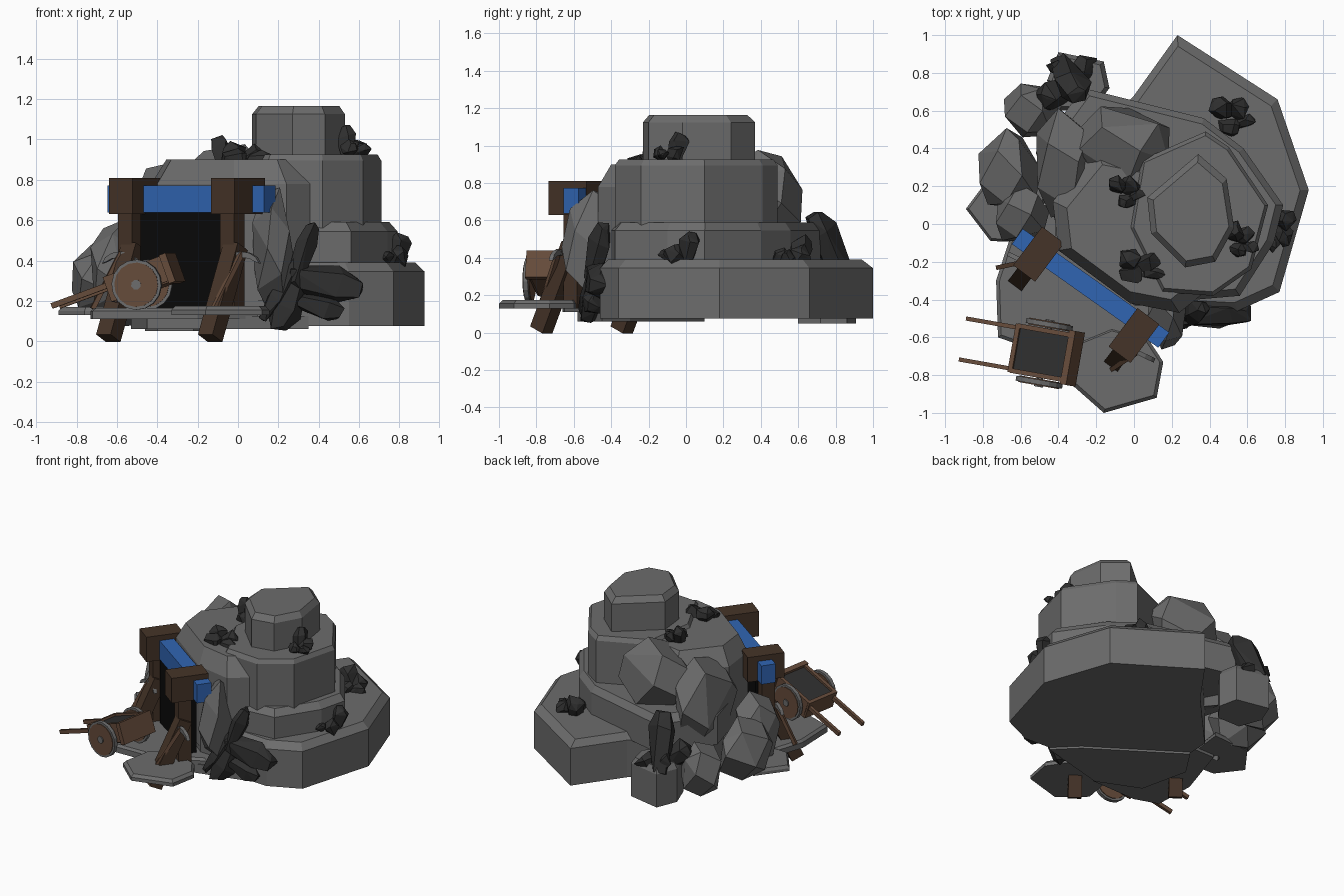
import bpy, bmesh, math, random
from mathutils import Vector, Matrix

if "Cube" in bpy.data.objects:
    bpy.data.objects.remove(bpy.data.objects["Cube"])

def mat(name, col):
    m = bpy.data.materials.new(name)
    m.diffuse_color = (*col, 1)
    m.use_nodes = True
    m.node_tree.nodes["Principled BSDF"].inputs["Base Color"].default_value = m.diffuse_color
    return m

ROCK = mat("rock_grey", (0.15, 0.15, 0.15))
COAL = mat("coal_black", (0.028, 0.028, 0.028))
VOID = mat("dark_opening", (0.003, 0.003, 0.003))
WOOD = mat("dark_wood", (0.06, 0.034, 0.021))
CART = mat("cart_wood", (0.13, 0.07, 0.042))
BLUE = mat("blue_paint", (0.03, 0.13, 0.45))

def finish(name, bm, m, matrix=None):
    bmesh.ops.recalc_face_normals(bm, faces=bm.faces)
    me = bpy.data.meshes.new(name)
    bm.to_mesh(me)
    bm.free()
    me.materials.append(m)
    ob = bpy.data.objects.new(name, me)
    bpy.context.collection.objects.link(ob)
    if matrix is not None:
        ob.matrix_world = matrix
    return ob

def prism(name, pts, z0, z1, ch=0.0, inset=0.9, m=ROCK, matrix=None):
    """Extruded outline with a sloped shoulder on top."""
    bm = bmesh.new()
    c = sum((Vector(p) for p in pts), Vector((0, 0))) / len(pts)
    levels = [(z0, 1), (z1 - ch, 1)] + ([(z1, inset)] if ch else [])
    rings = [[bm.verts.new((*(c + (Vector(p) - c) * s), z)) for p in pts] for z, s in levels]
    n = len(pts)
    for a, b in zip(rings, rings[1:]):
        for i in range(n):
            bm.faces.new((a[i], a[(i + 1) % n], b[(i + 1) % n], b[i]))
    bm.faces.new(rings[0])
    bm.faces.new(rings[-1])
    return finish(name, bm, m, matrix)

def boulder(name, c, size, seed, n=15):
    """Faceted rock: convex hull of jittered sphere points."""
    rnd = random.Random(seed)
    bm = bmesh.new()
    for i in range(n):
        z = 1 - 2 * (i + 0.5) / n
        a = i * 2.39996 + rnd.uniform(-0.3, 0.3)
        r = math.sqrt(1 - z * z)
        v = Vector((r * math.cos(a), r * math.sin(a), z)) * rnd.uniform(0.98, 1.12)
        bm.verts.new([c[k] + v[k] * size[k] for k in range(3)])
    bmesh.ops.convex_hull(bm, input=bm.verts)
    bmesh.ops.dissolve_limit(bm, angle_limit=math.radians(18), verts=bm.verts, edges=bm.edges)
    return finish(name, bm, ROCK)

def crystals(name, shards, seed):
    """Coal shards given as (start, end, width), each a skewed block."""
    rnd = random.Random(seed)
    bm = bmesh.new()
    for a, b, w in shards:
        a, b = Vector(a), Vector(b)
        q = (b - a).to_track_quat('Z', 'Y')
        vs = []
        for t, s in ((0, 0.7), (0.7, 1), (1, 0.55)):
            for k in range(5):
                an = k * math.tau / 5 + rnd.uniform(-0.3, 0.3)
                r = w * s * rnd.uniform(0.8, 1.15)
                vs.append(bm.verts.new(a.lerp(b, t) + q @ Vector((r * math.cos(an), r * math.sin(an), rnd.uniform(-.02, .02)))))
        bmesh.ops.convex_hull(bm, input=vs)
    return finish(name, bm, COAL)

def cluster(name, c, sx, sy, h, turn=0.0, seed=1):
    """Coal pile on a ledge: one tall wedge and three low lumps in a row."""
    c, r = Vector(c), Matrix.Rotation(turn, 3, 'Z')
    P = lambda x, y, z: c + r @ Vector((x * sx, y * sy, z * h))
    w = (sx + sy) / 2
    return crystals(name, [(P(-.2, .1, -.1), P(-.35, .35, .85), w * .45), (P(-.5, -.3, .1), P(.2, -.45, .2), w * .35),
                           (P(.1, 0, .0), P(.6, .25, .35), w * .42), (P(.2, -.3, .1), P(.9, -.3, .2), w * .26)], seed)

def box(name, c, size, m, base=Matrix()):
    bm = bmesh.new()
    bmesh.ops.create_cube(bm, size=1)
    return finish(name, bm, m, base @ Matrix.Translation(c) @ Matrix.Diagonal((*size, 1)))

def bar(name, a, b, w, h, m):
    a, b = Vector(a), Vector(b)
    base = Matrix.Translation((a + b) / 2) @ (b - a).to_track_quat('Z', 'Y').to_matrix().to_4x4()
    return box(name, (0, 0, 0), (w, h, (b - a).length), m, base)

def disc(name, c, r, depth, m, base, n=16):
    bm = bmesh.new()
    bmesh.ops.create_cone(bm, cap_ends=True, segments=n, radius1=r, radius2=r, depth=depth)
    return finish(name, bm, m, base @ Matrix.Translation(c) @ Matrix.Rotation(math.pi / 2, 4, 'X'))

# stacked rock terraces
prism("base_terrace", [(.23, 1), (.76, .66), (.925, .18), (.77, -.36), (.55, -.46), (.0, -.43),
                       (-.42, -.1), (-.4, .25), (0, .68)], .075, .39, .045, .93)
prism("middle_terrace", [(.37, .56), (.58, .4), (.79, .1), (.74, -.1), (.56, -.38), (.1, -.42),
                         (-.38, -.12), (-.52, .38), (-.27, .72)], .34, .59, .045, .93)
prism("upper_terrace", [(.38, .49), (.5, .41), (.71, .1), (.62, -.24), (.42, -.38), (.15, -.36),
                        (-.02, -.02), (.04, .34)], .56, .925, .03, .95)
prism("summit", [(.34, .37), (.49, .24), (.53, -.02), (.43, -.2), (.27, -.23), (.09, -.05), (.07, .14)],
      .9, 1.165, .04, .87)
prism("arch_rock", [(-.43, .12), (-.4, -.14), (-.02, -.42), (.24, -.47), (.4, -.34), (.3, .3), (-.2, .4)],
      .2, .9, .12, .82)
prism("rear_left_column", [(-.46, .76), (-.4, .91), (-.16, .86), (-.13, .72), (-.22, .6), (-.4, .6)], .05, .33, .04, .85)

# boulders around the sides
for name, c, size, seed in [
    ("rear_dome", (-.06, .4, .73), (.25, .24, .25), 3),
    ("left_shoulder", (-.36, .32, .58), (.17, .3, .31), 5),
    ("left_boulder", (-.66, .27, .31), (.17, .22, .2), 8),
    ("left_rear_boulder", (-.54, .6, .25), (.15, .15, .19), 9),
    ("entrance_left_rock", (-.6, .05, .36), (.14, .16, .25), 12),
    ("entrance_right_rock", (.17, -.48, .46), (.1, .185, .3), 14)]:
    boulder(name, c, size, seed)

# flat ground slabs
prism("entrance_floor", [(-.73, -.3), (-.72, -.6), (-.55, -.66), (-.2, -.65), (.1, -.5),
                         (.1, -.3), (-.4, .1), (-.6, .1)], .11, .165, .015, .95)
prism("front_slab", [(-.33, -.85), (-.16, -1), (.12, -.92), (.155, -.73), (.07, -.6), (-.12, -.55), (-.29, -.62)],
      .13, .175, .02, .92)
prism("left_slab", [(-.89, .08), (-.76, -.09), (-.5, -.1), (-.45, .3), (-.74, .28)], .13, .17, .02, .93)
prism("lower_slab", [(-.53, -.1), (-.45, -.45), (-.15, -.58), (.35, -.45), (.2, -.3), (-.4, .1)], .06, .125)

# mine entrance, laid out along the beam axis (local x) facing local -y
gate = Matrix.Translation((-.25, -.33, 0)) @ Matrix.Rotation(math.atan2(-.56, .83), 4, 'Z')
box("dark_opening", (0, .0, .4), (.52, .06, .5), VOID, gate)
lintel = Matrix.Translation((-.23, -.34, 0)) @ Matrix.Rotation(math.atan2(-.58, .82), 4, 'Z')
box("blue_lintel", (0, 0, .705), (.95, .1, .135), BLUE, lintel)
for side, (px, py) in (("left", (-.505, -.16)), ("right", (0, -.59))):
    spin = Matrix.Translation((px, py, 0)) @ Matrix.Rotation(math.atan2(-.6, .8), 4, 'Z')
    box(side + "_cross_block", (0, 0, .72), (.145, .255, .18), WOOD, spin)
    box(side + "_post", (-.02, -.02, .38), (.085, .09, .5), WOOD, spin)
    bar(side + "_brace", spin @ Vector((0, -.23, .015)), spin @ Vector((0, -.02, .47)), .09, .09, WOOD)
    # pickaxe leaning on the brace
    if side == "right":
        low, high = Vector((-.12, -.77, .16)), Vector((.02, -.68, .44))
    else:
        low, high = Vector((-.72, -.23, .16)), Vector((-.58, -.2, .44))
    bar(side + "_pick_handle", low, high, .024, .024, CART)
    arc = [(math.cos(a) * .1, math.sin(a) * .07) for a in [math.pi * (.05 + .15 * i) for i in range(7)]]
    arc += [(math.cos(a) * .088, math.sin(a) * .04) for a in [math.pi * (.85 - .175 * i) for i in range(5)]]
    turn = Matrix.Translation(high - Vector((0, 0, .065))) @ Matrix.Rotation(-.45, 4, 'Z') @ Matrix.Rotation(math.pi / 2, 4, 'X')
    prism(side + "_pick_head", arc, -.012, .012, m=ROCK, matrix=turn)

# tipped hand cart
cart = Matrix.Translation((-.475, -.685, .28)) @ Matrix.Rotation(math.radians(-10), 4, 'Z') @ Matrix.Rotation(math.radians(-20), 4, 'Y')
box("cart_floor", (.02, 0, -.03), (.32, .24, .025), CART, cart)
box("cart_coal", (.02, 0, .03), (.3, .22, .1), COAL, cart)
box("cart_front_board", (.17, 0, .025), (.035, .29, .15), CART, cart)
box("cart_back_board", (-.14, 0, .03), (.025, .26, .13), CART, cart)
disc("cart_axle", (0, 0, 0), .018, .36, ROCK, cart, 8)
for s, side in ((-1, "near"), (1, "far")):
    box(side + "_cart_side", (.02, s * .12, .03), (.32, .025, .13), CART, cart)
    box(side + "_cart_handle", (-.21, s * .11, .05), (.47, .022, .028), CART, cart)
    disc(side + "_wheel_tyre", (0, s * .155, 0), .125, .026, ROCK, cart)
    disc(side + "_wheel", (0, s * .155, 0), .11, .036, CART, cart)
    disc(side + "_wheel_hub", (0, s * .165, 0), .025, .03, ROCK, cart, 8)

# coal outcrop by the entrance
crystals("coal_outcrop", [((.27, -.5, .28), (.37, -.44, .57), .065), ((.26, -.48, .32), (.6, -.47, .25), .095),
                          ((.3, -.46, .35), (.19, -.53, .06), .085), ((.3, -.5, .2), (.52, -.5, .14), .06),
                          ((.3, -.48, .4), (.13, -.56, .12), .04)], 4)
# coal on the ledges: centre, half width, half depth, height, turn
for i, args in enumerate([((.02, -.22, .89), .17, .13, .1, 0), ((-.05, .18, .9), .1, .15, .12, .3),
                          ((.56, -.08, .93), .09, .15, .15, 0), ((.77, -.02, .39), .12, .15, .17, -1.4),
                          ((.51, .58, .38), .13, .18, .15, .2)]):
    cluster(f"ledge_coal_{i + 1}", *args, seed=20 + i)
# coal behind the hill
crystals("rear_coal", [((-.38, .84, .28), (-.3, .68, .64), .1), ((-.3, .82, .28), (-.25, .83, .36), .08),
                       ((-.36, .72, .3), (-.5, .65, .42), .09), ((-.38, .84, .3), (-.43, .82, .4), .05)], 7)
